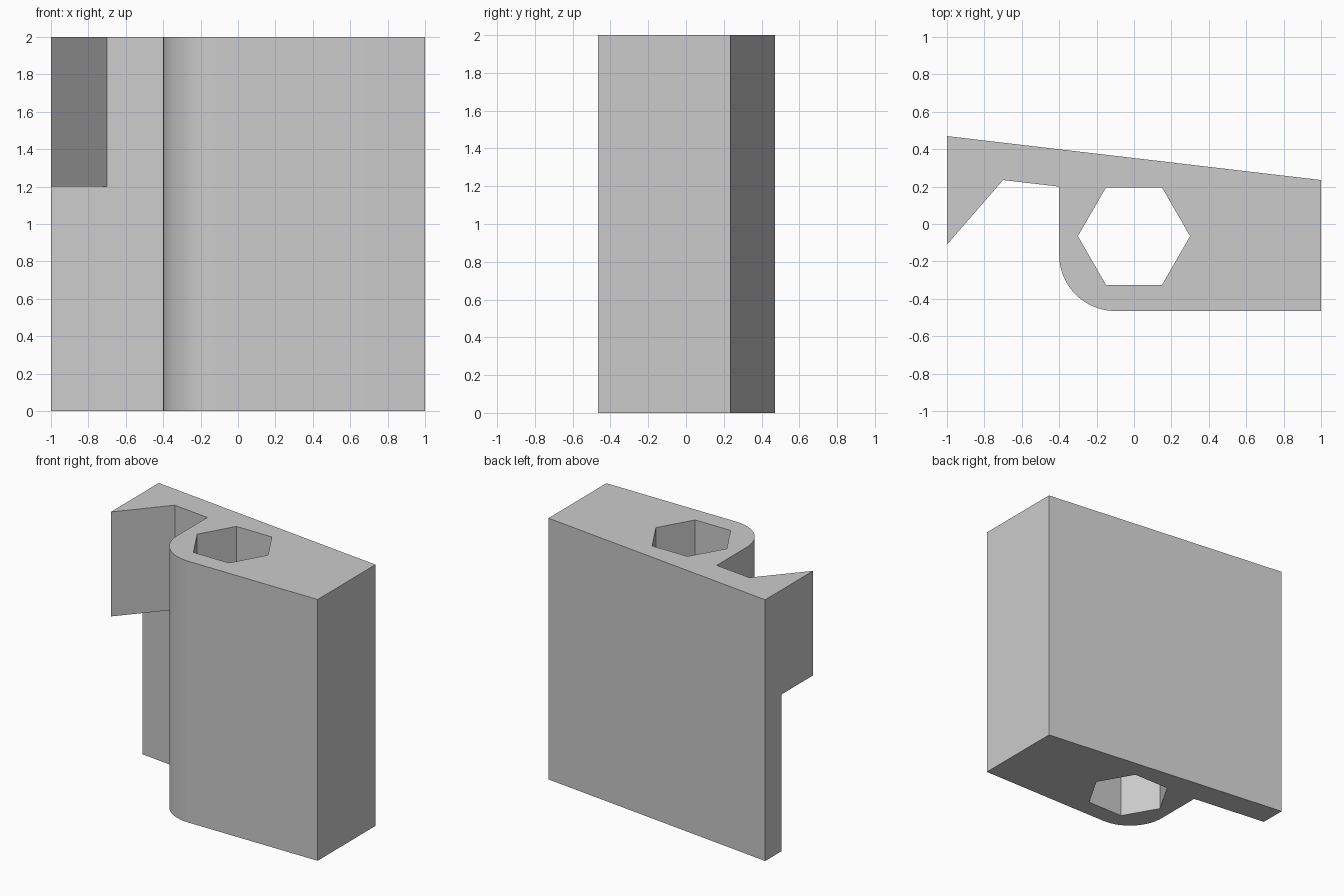
import bpy, bmesh
from math import pi, cos, sin, radians

cube = bpy.data.objects.get("Cube")
if cube:
    bpy.data.objects.remove(cube)

grey = bpy.data.materials.new("light grey")
grey.use_nodes = True
grey.diffuse_color = (0.6, 0.6, 0.6, 1)
grey.node_tree.nodes["Principled BSDF"].inputs["Base Color"].default_value = (0.6, 0.6, 0.6, 1)


def prism(name, outline, bottom, top):
    """Extrude a counter-clockwise outline between two heights."""
    bm = bmesh.new()
    face = bm.faces.new([bm.verts.new((x, y, bottom)) for x, y in outline])
    extruded = bmesh.ops.extrude_face_region(bm, geom=[face])["geom"]
    verts = [v for v in extruded if isinstance(v, bmesh.types.BMVert)]
    bmesh.ops.translate(bm, verts=verts, vec=(0, 0, top - bottom))
    bmesh.ops.recalc_face_normals(bm, faces=bm.faces)
    mesh = bpy.data.meshes.new(name)
    bm.to_mesh(mesh)
    bm.free()
    mesh.materials.append(grey)
    obj = bpy.data.objects.new(name, mesh)
    bpy.context.collection.objects.link(obj)
    return obj


def cut(target, cutter):
    mod = target.modifiers.new(cutter.name, "BOOLEAN")
    mod.operation = "DIFFERENCE"
    mod.solver = "EXACT"
    mod.object = cutter
    bpy.context.view_layer.objects.active = target
    bpy.ops.object.modifier_apply(modifier=mod.name)
    bpy.data.objects.remove(cutter)


# Whole cross-section: block with one rounded corner, back plate and hook
steps = 20
corner = [(-0.1 + 0.3 * cos(a), -0.165 + 0.3 * sin(a))
          for a in (pi + pi / 2 * i / steps for i in range(steps + 1))]
outline = [(-1, 0.47), (-1, -0.11), (-0.7, 0.235), (-0.4, 0.2)]
outline += corner + [(1, -0.465), (1, 0.235)]
bracket = prism("bracket", outline, 0, 2)

# Hexagonal through hole
hexagon = [(0.3 * cos(i * pi / 3), -0.065 + 0.3 * sin(i * pi / 3)) for i in range(6)]
cut(bracket, prism("hex_hole", hexagon, -0.1, 2.1))

# Remove the lower part of the hook, leaving only the thin plate
clearance = [(-0.7, 0.235), (-1.3, 0.305), (-1.3, -0.3), (-0.7, -0.3)]
cut(bracket, prism("hook_clearance", clearance, -0.1, 1.2))

# Smooth the rounded corner, keep all other edges sharp
bpy.ops.object.select_all(action="DESELECT")
bracket.select_set(True)
bpy.context.view_layer.objects.active = bracket
bpy.ops.object.shade_smooth_by_angle(angle=radians(25))
